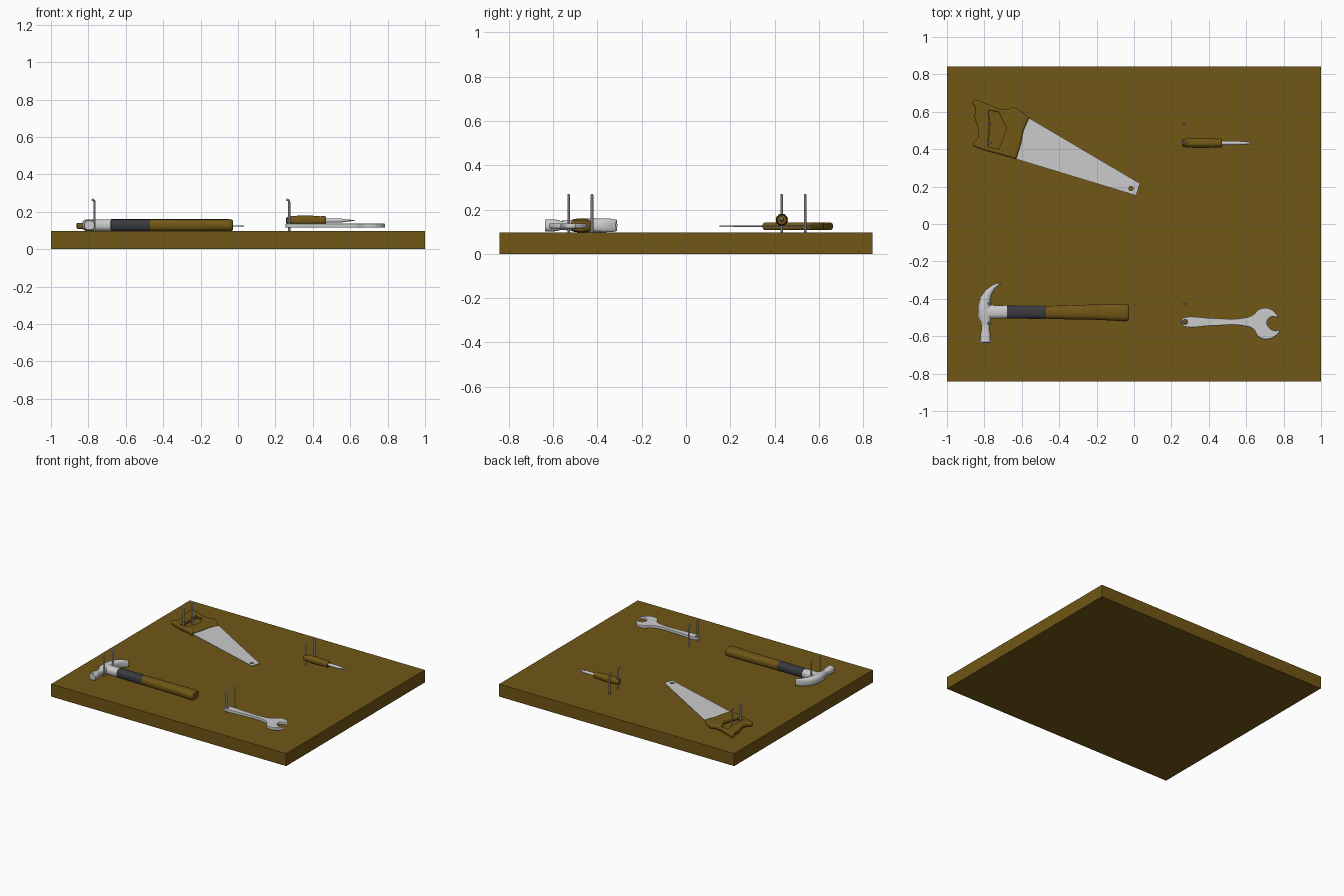
import bpy, bmesh
from math import sin, cos, pi, copysign, radians
from mathutils import Vector

if "Cube" in bpy.data.objects:
    bpy.data.objects.remove(bpy.data.objects["Cube"])


def material(name, rgb):
    m = bpy.data.materials.new(name)
    m.diffuse_color = (*rgb, 1)
    m.use_nodes = True
    m.node_tree.nodes["Principled BSDF"].inputs["Base Color"].default_value = m.diffuse_color
    return m


WOOD = material("wood", (0.165, 0.095, 0.008))
RUBBER = material("rubber", (0.04, 0.043, 0.05))


def finish(ob, mat=None, angle=35):
    bpy.ops.object.select_all(action='DESELECT')
    ob.select_set(True)
    bpy.context.view_layer.objects.active = ob
    if ob.type == 'CURVE':
        bpy.ops.object.convert(target='MESH')
        ob = bpy.context.object
    bpy.ops.object.shade_smooth_by_angle(angle=radians(angle))
    if mat:
        ob.data.materials.clear()
        ob.data.materials.append(mat)
    return ob


def plate(name, loops, z, height, bevel=0.0, mat=None):
    """Flat extruded outline; each loop is (points, sharp point indices or 'all')."""
    cu = bpy.data.curves.new(name, 'CURVE')
    cu.dimensions, cu.fill_mode = '2D', 'BOTH'
    cu.extrude = height / 2 - bevel
    cu.bevel_depth, cu.offset, cu.bevel_resolution = bevel, -bevel, 2
    cu.resolution_u = 5
    for pts, sharp in loops:
        if sharp == 'all':
            s = cu.splines.new('POLY')
            s.points.add(len(pts) - 1)
            for p, (x, y) in zip(s.points, pts):
                p.co = (x, y, 0, 1)
        else:
            s = cu.splines.new('BEZIER')
            s.bezier_points.add(len(pts) - 1)
            for i, (p, (x, y)) in enumerate(zip(s.bezier_points, pts)):
                p.co = (x, y, 0)
                kind = 'VECTOR' if i in sharp else 'AUTO'
                p.handle_left_type = p.handle_right_type = kind
        s.use_cyclic_u = True
    ob = bpy.data.objects.new(name, cu)
    ob.location.z = z
    bpy.context.collection.objects.link(ob)
    return finish(ob, mat)


def circle(x, y, r, n=16):
    return [(x + r * cos(2 * pi * i / n), y + r * sin(2 * pi * i / n)) for i in range(n)], 'all'


def loft(name, stations, z, mat=None, n=24, power=1.0, flute=0.0):
    """Skin of rounded sections along a path in xy; station = x, y, half width, half height."""
    bm = bmesh.new()
    rings = []
    for k, (x, y, ru, rz) in enumerate(stations):
        a, b = stations[max(k - 1, 0)], stations[min(k + 1, len(stations) - 1)]
        t = Vector((b[0] - a[0], b[1] - a[1])).normalized()
        ring = []
        for i in range(n):
            w = 2 * pi * i / n
            c, s = (copysign(abs(f) ** power, f) for f in (cos(w), sin(w)))
            f = 1 - flute * (i % 4 == 0)
            ring.append(bm.verts.new((x - t.y * ru * c * f, y + t.x * ru * c * f, z + rz * s * f)))
        rings.append(ring)
    for r0, r1 in zip(rings, rings[1:]):
        for i in range(n):
            j = (i + 1) % n
            bm.faces.new((r0[i], r0[j], r1[j], r1[i]))
    bm.faces.new(rings[0])
    bm.faces.new(rings[-1])
    bmesh.ops.recalc_face_normals(bm, faces=bm.faces)
    me = bpy.data.meshes.new(name)
    bm.to_mesh(me)
    bm.free()
    ob = bpy.data.objects.new(name, me)
    bpy.context.collection.objects.link(ob)
    return finish(ob, mat, 40)


# backing board
bpy.ops.mesh.primitive_cube_add(size=1, location=(0, 0, 0.048))
board = bpy.context.object
board.name = "board"
board.scale = (2, 1.685, 0.096)
bpy.ops.object.transform_apply(location=False, rotation=False, scale=True)
board.data.materials.append(WOOD)

# pairs of bent wire hooks
for x in (-0.767, 0.274):
    for y in (-0.53, -0.425, 0.432, 0.538):
        cu = bpy.data.curves.new("hook", 'CURVE')
        cu.dimensions, cu.bevel_depth, cu.bevel_resolution = '3D', 0.006, 2
        cu.use_fill_caps = True
        path = [(0, 0.08), (0, 0.25), (-0.002, 0.258), (-0.006, 0.263), (-0.015, 0.265)]
        s = cu.splines.new('POLY')
        s.points.add(len(path) - 1)
        for p, (dx, z) in zip(s.points, path):
            p.co = (x + dx, y, z, 1)
        ob = bpy.data.objects.new("hook", cu)
        bpy.context.collection.objects.link(ob)
        finish(ob)

# hand saw
plate("saw_blade", [
    ([(-0.66, 0.56), (-0.57, 0.572), (0.032, 0.217), (0.011, 0.152), (-0.63, 0.347), (-0.68, 0.38)], 'all'),
    circle(-0.016, 0.19, 0.012)], 0.124, 0.006)
plate("saw_handle", [
    ([(-0.856, 0.662), (-0.825, 0.655), (-0.675, 0.612), (-0.647, 0.623), (-0.605, 0.605),
      (-0.561, 0.567), (-0.594, 0.485), (-0.602, 0.44), (-0.63, 0.346), (-0.665, 0.356),
      (-0.845, 0.41), (-0.862, 0.422), (-0.834, 0.463), (-0.838, 0.52), (-0.852, 0.57),
      (-0.85, 0.62), (-0.864, 0.648)], {5, 8}),
    ([(-0.775, 0.605), (-0.727, 0.6), (-0.682, 0.51), (-0.722, 0.4), (-0.78, 0.412), (-0.772, 0.51)],
     {0, 1, 2, 3, 4})], 0.124, 0.034, 0.011, WOOD)

# open-ended wrench
plate("wrench", [
    ([(0.254, -0.524), (0.26, -0.505), (0.28, -0.497), (0.41, -0.503), (0.60, -0.50), (0.64, -0.484),
      (0.668, -0.457), (0.706, -0.448), (0.743, -0.463), (0.775, -0.50), (0.727, -0.50),
      (0.711, -0.527), (0.722, -0.553), (0.749, -0.57), (0.786, -0.564), (0.76, -0.596),
      (0.706, -0.617), (0.663, -0.60), (0.64, -0.564), (0.60, -0.547), (0.41, -0.545),
      (0.28, -0.551), (0.26, -0.543)], {9, 14}),
    circle(0.274, -0.525, 0.013)], 0.126, 0.022, 0.004)

# screwdriver handle with a hanging hole
SY, SZ = 0.433, 0.153
handle = loft("screwdriver_handle", [(x, SY, r, r) for x, r in (
    (0.257, 0.012), (0.262, 0.02), (0.275, 0.023), (0.30, 0.025), (0.34, 0.028), (0.39, 0.027),
    (0.44, 0.023), (0.462, 0.025), (0.47, 0.021))], SZ, WOOD, n=32, flute=0.08)
bpy.ops.mesh.primitive_cylinder_add(vertices=16, radius=0.01, depth=0.2, location=(0.274, SY, SZ))
cutter = bpy.context.object
cutter.hide_render = True
mod = handle.modifiers.new("hole", 'BOOLEAN')
mod.operation, mod.object = 'DIFFERENCE', cutter
bpy.context.view_layer.objects.active = handle
bpy.ops.object.modifier_apply(modifier="hole")
bpy.data.objects.remove(cutter)

# screwdriver shaft with flat tip
loft("screwdriver_shaft", [(0.46, SY, 0.011, 0.011), (0.55, SY, 0.011, 0.011),
                           (0.575, SY, 0.009, 0.007), (0.622, SY, 0.006, 0.002)], SZ, n=16)

# claw hammer
HZ = 0.128
loft("hammer_head", [
    (-0.794, -0.637, 0.026, 0.024), (-0.794, -0.632, 0.029, 0.028), (-0.794, -0.585, 0.026, 0.026),
    (-0.794, -0.568, 0.022, 0.021), (-0.794, -0.53, 0.023, 0.022), (-0.797, -0.50, 0.036, 0.030),
    (-0.80, -0.44, 0.034, 0.031), (-0.794, -0.40, 0.029, 0.031), (-0.776, -0.365, 0.021, 0.031),
    (-0.748, -0.335, 0.012, 0.030), (-0.712, -0.314, 0.004, 0.026)], HZ, power=0.75)
loft("hammer_collar", [(-0.80, -0.47, 0.042, 0.029), (-0.76, -0.47, 0.036, 0.031),
                       (-0.68, -0.471, 0.034, 0.031)], HZ, power=0.75)
loft("hammer_grip", [(-0.68, -0.471, 0.035, 0.032), (-0.47, -0.472, 0.035, 0.032)],
     HZ, RUBBER, power=0.75)
loft("hammer_handle", [
    (-0.47, -0.472, 0.034, 0.032), (-0.35, -0.472, 0.038, 0.032), (-0.2, -0.471, 0.041, 0.032),
    (-0.09, -0.473, 0.045, 0.032), (-0.045, -0.474, 0.047, 0.032), (-0.033, -0.474, 0.044, 0.030),
    (-0.028, -0.474, 0.038, 0.025)], HZ, WOOD, power=0.75)
